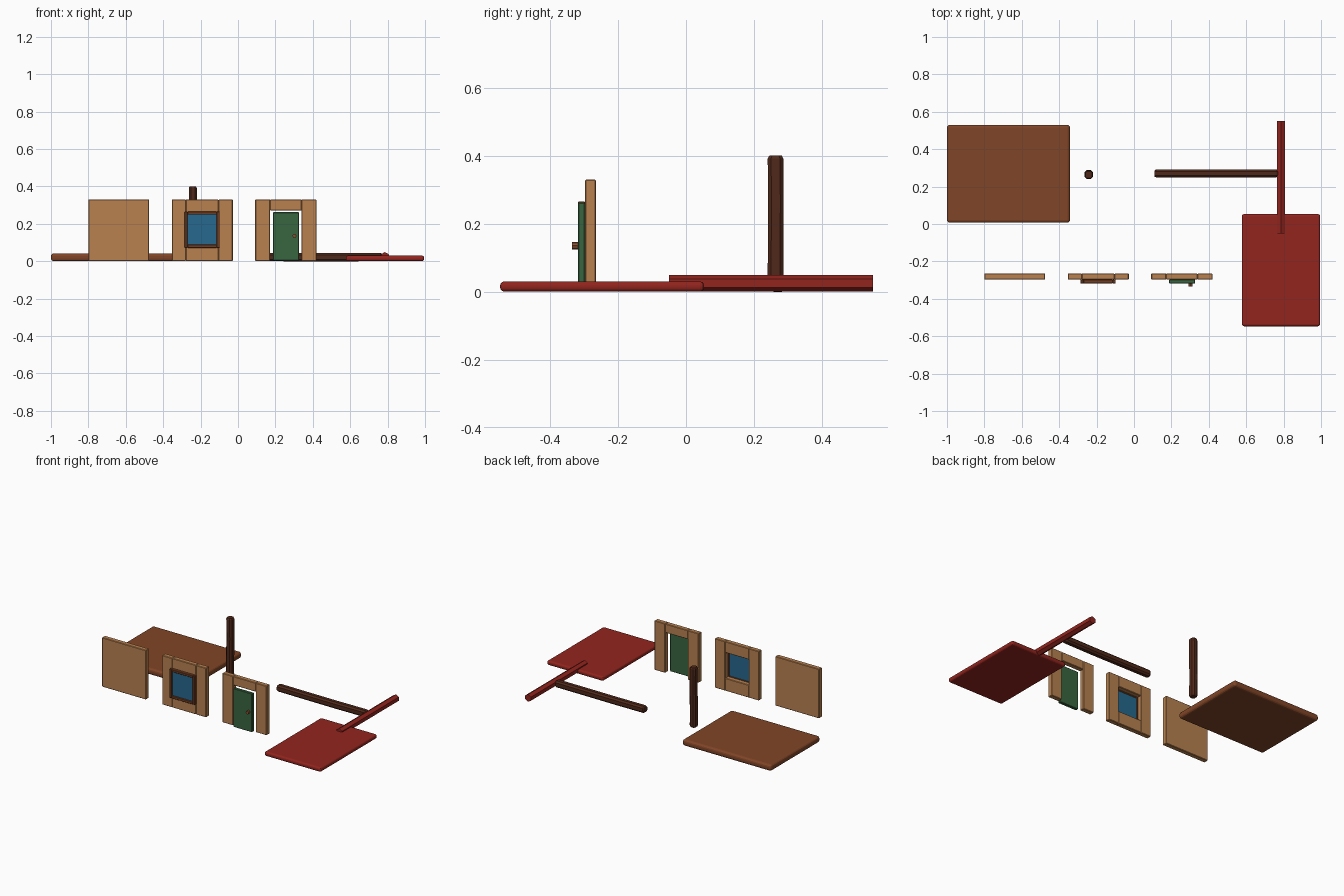
import bpy, bmesh, math, random

if "Cube" in bpy.data.objects:
    bpy.data.objects.remove(bpy.data.objects["Cube"])

random.seed(4)


def material(name, rgb):
    m = bpy.data.materials.new(name)
    m.diffuse_color = (*rgb, 1)
    m.use_nodes = True
    m.node_tree.nodes["Principled BSDF"].inputs["Base Color"].default_value = m.diffuse_color
    return m


TAN = material("tan_wood", (0.48, 0.22, 0.08))
BROWN = material("floor_wood", (0.22, 0.06, 0.02))
DARK = material("dark_wood", (0.08, 0.022, 0.01))
FRAME = material("frame_wood", (0.16, 0.045, 0.015))
RED = material("roof_red", (0.29, 0.018, 0.013))
GREEN = material("door_green", (0.04, 0.13, 0.05))
BLUE = material("glass_blue", (0.02, 0.14, 0.27))
BRASS = material("knob_wood", (0.25, 0.08, 0.03))


def finish(bm, name, mat):
    bmesh.ops.recalc_face_normals(bm, faces=bm.faces)
    me = bpy.data.meshes.new(name)
    bm.to_mesh(me)
    bm.free()
    me.materials.append(mat)
    ob = bpy.data.objects.new(name, me)
    bpy.context.collection.objects.link(ob)
    return ob


def box(name, x, y, z, mat, bevel=0.003, seg=1):
    """Bevelled box given by its (min, max) on each axis."""
    bm = bmesh.new()
    bmesh.ops.create_cube(bm, size=1)
    for v in bm.verts:
        v.co = [r[0] if c < 0 else r[1] for c, r in zip(v.co, (x, y, z))]
    if bevel:
        bmesh.ops.bevel(bm, geom=bm.edges[:], offset=bevel, segments=seg,
                        profile=0.5, affect='EDGES')
    return finish(bm, name, mat)


def rod(name, centre, radius, length, sides, axis, mat, turn=0):
    """Plain prism along x or y."""
    bm = bmesh.new()
    bmesh.ops.create_cone(bm, cap_ends=True, segments=sides, radius1=radius,
                          radius2=radius, depth=length)
    ob = finish(bm, name, mat)
    ob.location = centre
    ob.rotation_euler = (math.pi / 2, turn, 0) if axis == 'y' else (0, math.pi / 2, 0)
    return ob


def timber(name, half_w, half_d, length, mat):
    """Hand-hewn chamfered post along z, slightly uneven."""
    bm = bmesh.new()
    c = 0.010
    outline = [(half_w, half_d - c), (half_w - c, half_d), (c - half_w, half_d),
               (-half_w, half_d - c), (-half_w, c - half_d), (c - half_w, -half_d),
               (half_w - c, -half_d), (half_w, c - half_d)]
    rings = []
    for z, s in ((0, .8), (.008, 1), (length * .33, 1), (length * .66, 1),
                 (length - .008, 1), (length, .8)):
        dx, dy = (random.uniform(-.001, .001) for _ in range(2))
        rings.append([bm.verts.new((px * s + dx, py * s + dy, z)) for px, py in outline])
    for a, b in zip(rings, rings[1:]):
        for i in range(8):
            j = (i + 1) % 8
            bm.faces.new((a[i], a[j], b[j], b[i]))
    bm.faces.new(rings[0])
    bm.faces.new(rings[-1])
    return finish(bm, name, mat)


# floor and roof slabs
box("floor_panel", (-1, -.342), (.007, .53), (0, .042), BROWN, .015, 3)
box("roof_panel", (.577, .995), (-.547, .053), (0, .03), RED, .012, 3)

# walls
WY = (-.297, -.265)
H = .33
box("solid_wall", (-.80, -.475), WY, (0, H), TAN)

box("window_wall_left", (-.354, -.279), WY, (0, H), TAN)
box("window_wall_right", (-.104, -.028), WY, (0, H), TAN)
box("window_wall_sill", (-.279, -.104), WY, (0, .085), TAN)
box("window_wall_lintel", (-.279, -.104), WY, (.255, H), TAN)

box("door_wall_left", (.092, .172), WY, (0, H), TAN)
box("door_wall_right", (.34, .42), WY, (0, H), TAN)
box("door_wall_lintel", (.172, .34), WY, (.27, H), TAN)

# window frame and glass
FY = (-.318, -.297)
for side, x in (("left", (-.286, -.270)), ("right", (-.114, -.098))):
    box("window_frame_" + side, x, FY, (.072, .265), FRAME, .002)
for side, z in (("bottom", (.072, .089)), ("top", (.249, .265))):
    box("window_frame_" + side, (-.270, -.114), FY, z, FRAME, .002)
box("window_glass", (-.271, -.113), (-.309, -.299), (.088, .25), BLUE, 0)

# door and knob
box("door", (.187, .327), (-.318, -.297), (.003, .262), GREEN, .003)
rod("door_knob", (.302, -.326, .135), .011, .018, 8, 'y', BRASS)

# timbers
post = timber("post", .021, .023, .40, DARK)
post.location = (-.242, .264, 0)
beam = timber("beam", .022, .021, .66, DARK)
beam.location = (.11, .27, .022)
beam.rotation_euler = (0, math.pi / 2, 0)

# roof ridge, a six-sided bar standing on a corner
rod("roof_ridge", (.785, .25, .0245), .0245, .60, 6, 'y', RED)
